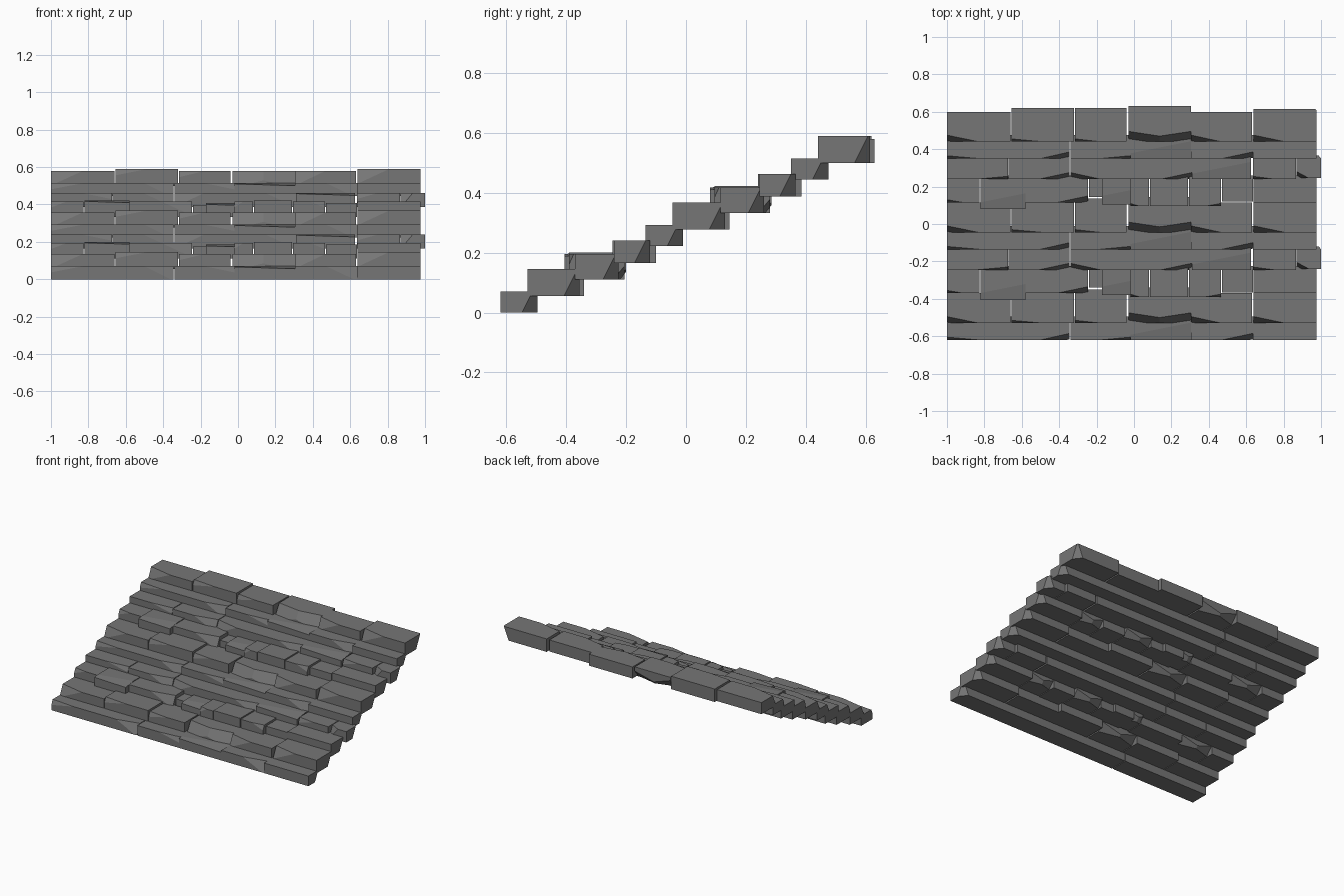
import bpy
import bmesh
from mathutils import Vector

cube = bpy.data.objects.get("Cube")
if cube:
    bpy.data.objects.remove(cube, do_unlink=True)

stone = bpy.data.materials.new("grey stone")
stone.use_nodes = True
grey = (0.18, 0.18, 0.18, 1)
stone.diffuse_color = grey
stone.node_tree.nodes["Principled BSDF"].inputs["Base Color"].default_value = grey


def cut(bm, point, normal):
    """Chip one flat facet off a block and close it."""
    geom = bm.verts[:] + bm.edges[:] + bm.faces[:]
    bmesh.ops.bisect_plane(bm, geom=geom, plane_co=Vector(point),
                           plane_no=Vector(normal).normalized(), clear_outer=True)
    edges = [e for e in bm.edges if e.is_boundary]
    if edges:
        bmesh.ops.holes_fill(bm, edges=edges, sides=0)


def block(name, x0, x1, y0, y1, z0, z1, chips):
    bm = bmesh.new()
    bmesh.ops.create_cube(bm, size=1)
    for v in bm.verts:
        v.co = (x1 if v.co.x > 0 else x0, y1 if v.co.y > 0 else y0,
                z1 if v.co.z > 0 else z0)
    w = x1 - x0
    mid = (x0 + x1) / 2
    # L / R: long wedge on the front top edge, l / r: a shallow one
    for c, side, depth in (("L", -1, .035), ("R", 1, .035), ("l", -1, .015), ("r", 1, .015)):
        if c in chips:
            cut(bm, (mid, y0, z1), (side * depth / (w / 2), -1, 0.45))
    # P: wedge deepest in the middle, made as a broad front slope
    if "P" in chips:
        cut(bm, (mid, y0 + .03, z1), (-.15, -1, 0.6))
        cut(bm, (mid, y0 + .03, z1), (.15, -1, 0.6))
    # e: broken rear end, b: broken lower rear edge, t: sloping top
    if "e" in chips:
        cut(bm, (x1 - .03, y1, z0 + .03), (.75, .6, -.3))
    if "b" in chips:
        cut(bm, (x1 - w * .3, y1, z0 + .03), (.15, .7, -.6))
        cut(bm, (x0 + w * .3, y1, z0 + .03), (-.2, .7, -.6))
    if "t" in chips:
        cut(bm, (mid, y0 + .06, z1), (.03, -.15, 1))
    bmesh.ops.recalc_face_normals(bm, faces=bm.faces[:])
    mesh = bpy.data.meshes.new(name)
    bm.to_mesh(mesh)
    bm.free()
    mesh.materials.append(stone)
    bpy.context.collection.objects.link(bpy.data.objects.new(name, mesh))


# Courses: front, back, bottom, top, then blocks
# (left, right, front shift, back shift, height shift, chips)
low_course = (-.62, -.495, 0, .07, [
    (-1, -.655, 0, 0, 0, "l"), (-.655, -.345, 0, 0, 0, "R"),
    (-.34, -.02, 0, 0, 0, "r"), (-.02, .305, 0, 0, 0, "t"),
    (.305, .635, 0, 0, 0, "R"), (.635, .975, 0, 0, 0, "e")])
wide_course = (-.53, -.36, .055, .145, [
    (-1, -.66, 0, -.01, -.01, "L"), (-.655, -.32, 0, .01, 0, "l"),
    (-.315, -.04, 0, .01, -.01, "lb"), (-.03, .305, 0, .02, -.01, "P"),
    (.305, .63, 0, -.01, -.01, "L"), (.64, .975, 0, .005, 0, "Le")])
mixed_course = (-.37, -.225, .11, .195, [
    (-1, -.825, 0, 0, 0, "l"), (-.82, -.58, -.035, 0, .005, "tb"),
    (-.58, -.245, 0, 0, 0, "R"), (-.24, -.17, .03, .025, -.02, "b"),
    (-.17, -.02, -.01, .02, -.01, "t"), (-.02, .08, -.02, 0, 0, "l"),
    (.085, .29, -.02, .02, .005, "b"), (.295, .465, -.02, 0, 0, "r"),
    (.47, .635, .005, 0, -.01, "b"), (.64, .975, 0, 0, 0, "e")])
upper_course = (-.245, -.1, .165, .24, [
    (-1, -.675, 0, 0, 0, "r"), (-.67, -.345, 0, 0, 0, "R"),
    (-.34, -.02, 0, 0, 0, "L"), (-.02, .31, 0, 0, 0, "R"),
    (.31, .625, 0, 0, 0, "t"), (.635, .865, 0, 0, 0, "l"),
    (.87, 1, .005, -.02, 0, "Le")])
courses = [low_course, wide_course, mixed_course, upper_course]

# Ten rising courses repeat the same four patterns
for row in range(10):
    front, back, bottom, top, blocks = courses[row % 4]
    dy, dz = (row // 4) * .485, (row // 4) * .222
    for i, (x0, x1, df, db, dh, chips) in enumerate(blocks):
        block(f"step_{row + 1}_stone_{i + 1}", x0, x1, front + df + dy,
              back + db + dy, bottom + dz, top + dh + dz, chips)
